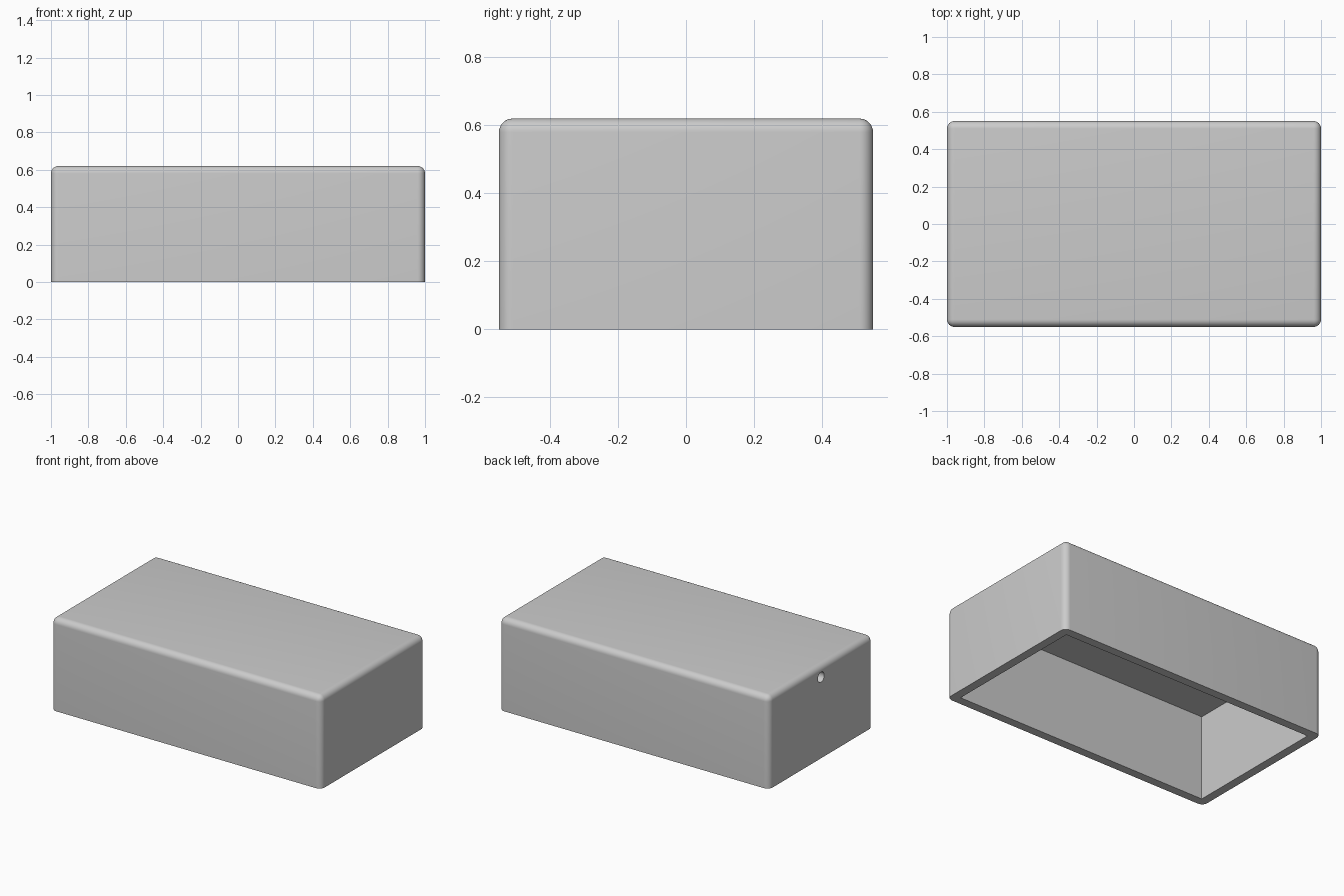
import bpy, bmesh, math
from mathutils import Matrix, Vector

L, W, H = 2.0, 1.1, 0.62      # outer size
WALL, CEILING = 0.058, 0.567  # wall thickness, height of inner ceiling
FILLET = 0.04

cube = bpy.data.objects.get("Cube")
if cube:
    bpy.data.objects.remove(cube, do_unlink=True)

grey = bpy.data.materials.new("plain grey")
grey.use_nodes = True
colour = (0.6, 0.6, 0.6, 1)
grey.diffuse_color = colour
grey.node_tree.nodes["Principled BSDF"].inputs["Base Color"].default_value = colour


def make_object(name, bm):
    mesh = bpy.data.meshes.new(name)
    bm.to_mesh(mesh)
    bm.free()
    mesh.materials.append(grey)
    obj = bpy.data.objects.new(name, mesh)
    bpy.context.collection.objects.link(obj)
    return obj


def block(size, z_low):
    bm = bmesh.new()
    place = Matrix.Translation((0, 0, z_low + size[2] / 2)) @ Matrix.Diagonal((*size, 1))
    bmesh.ops.create_cube(bm, size=1, matrix=place)
    return bm


def cut(target, cutter):
    cutter.hide_render = True
    cutter.hide_viewport = True
    mod = target.modifiers.new(cutter.name, "BOOLEAN")
    mod.operation = "DIFFERENCE"
    mod.solver = "EXACT"
    mod.object = cutter


# Outer shell: every edge rounded except those around the open bottom
bm = block((L, W, H), 0)
edges = [e for e in bm.edges if max(v.co.z for v in e.verts) > H / 2]
bmesh.ops.bevel(bm, geom=edges, offset=FILLET, segments=8, profile=0.5, affect="EDGES")
shell = make_object("box_cover", bm)

# Hollow interior, open below
cavity = make_object("cavity_cutter", block((L - 2 * WALL, W - 2 * WALL, CEILING + 0.1), -0.1))

# Small round cable hole high in the right end wall
bm = bmesh.new()
spot = Matrix.Translation((-L / 2, 0, 0.543)) @ Matrix.Rotation(math.pi / 2, 4, "Y")
bmesh.ops.create_cone(bm, cap_ends=True, segments=32, radius1=0.034, radius2=0.034,
                      depth=2 * WALL + 0.01, matrix=spot)
hole = make_object("cable_hole_cutter", bm)

cut(shell, cavity)
cut(shell, hole)

# Apply the cuts and drop the cutters
bpy.context.view_layer.update()
graph = bpy.context.evaluated_depsgraph_get()
result = bpy.data.meshes.new_from_object(shell.evaluated_get(graph))
shell.modifiers.clear()
shell.data = result
for cutter in (cavity, hole):
    bpy.data.objects.remove(cutter, do_unlink=True)

# Smooth fillets, crisp rim and interior
bpy.ops.object.select_all(action="DESELECT")
shell.select_set(True)
bpy.context.view_layer.objects.active = shell
bpy.ops.object.shade_smooth_by_angle(angle=math.radians(30))
